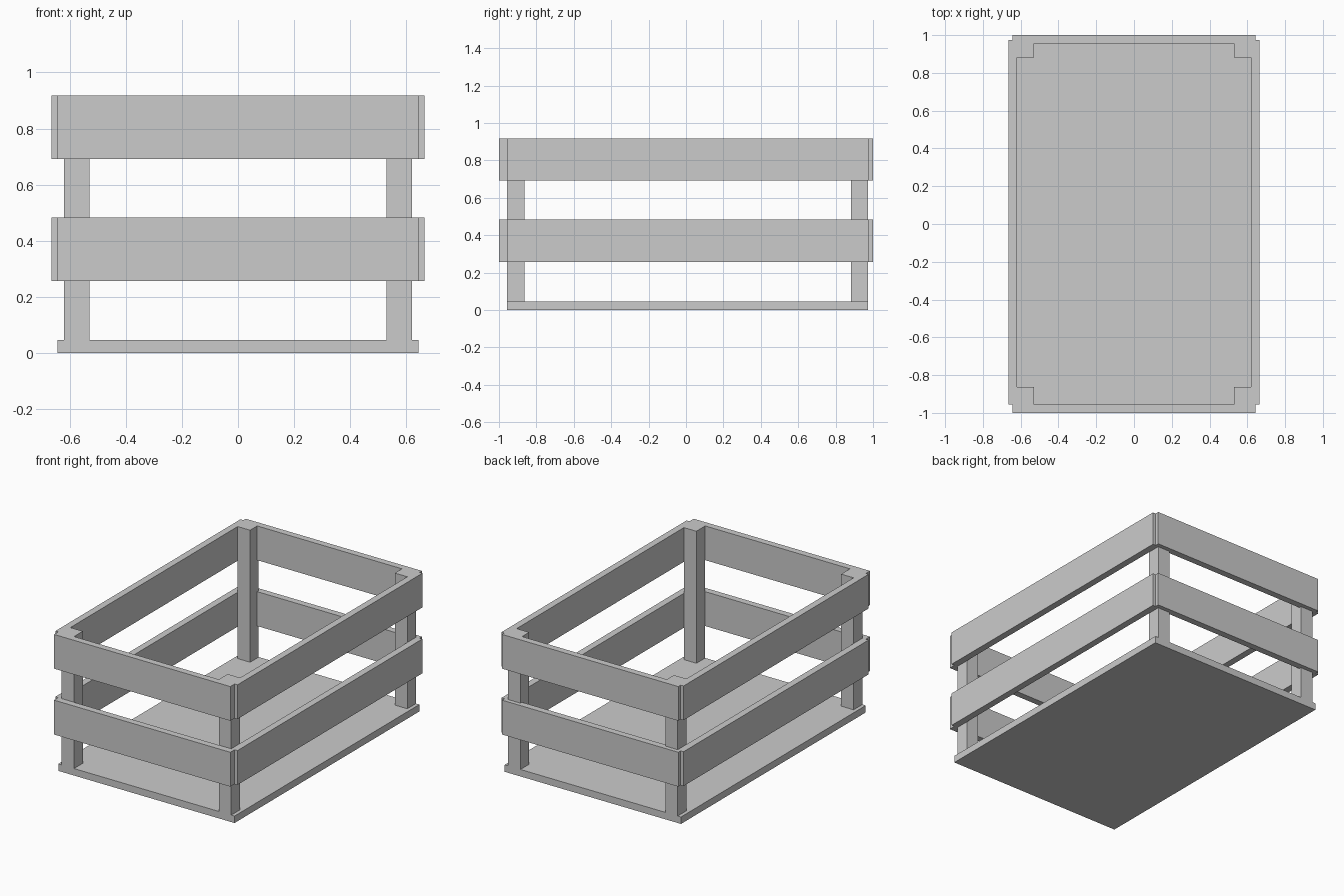
import bpy

if "Cube" in bpy.data.objects:
    bpy.data.objects.remove(bpy.data.objects["Cube"])


def box(name, x, y, z):
    """Axis-aligned box from (min, max) ranges."""
    bpy.ops.mesh.primitive_cube_add(size=1)
    ob = bpy.context.object
    ob.name = name
    ob.location = [(a + b) / 2 for a, b in (x, y, z)]
    ob.scale = [b - a for a, b in (x, y, z)]
    bpy.ops.object.transform_apply(location=True, rotation=False, scale=True)
    return ob


def mirror_x(ob):
    ob.modifiers.new("mirror", 'MIRROR').use_mirror_merge = False


TOP = 0.918

# Floor panel
box("floor_panel", (-0.644, 0.644), (-0.956, 0.972), (0, 0.046))

# Corner posts, left and right by mirroring
for end, y in (("front", (-0.956, -0.864)), ("back", (0.882, 0.972))):
    mirror_x(box(f"{end}_posts", (0.529, 0.62), y, (0.046, TOP)))

# Two rows of slats around the crate
for row, z in (("lower", (0.257, 0.484)), ("upper", (0.692, TOP))):
    box(f"{row}_front_slat", (-0.644, 0.644), (-1, -0.956), z)
    box(f"{row}_back_slat", (-0.644, 0.644), (0.956, 1), z)
    mirror_x(box(f"{row}_side_slats", (0.62, 0.665), (-0.956, 0.975), z))
